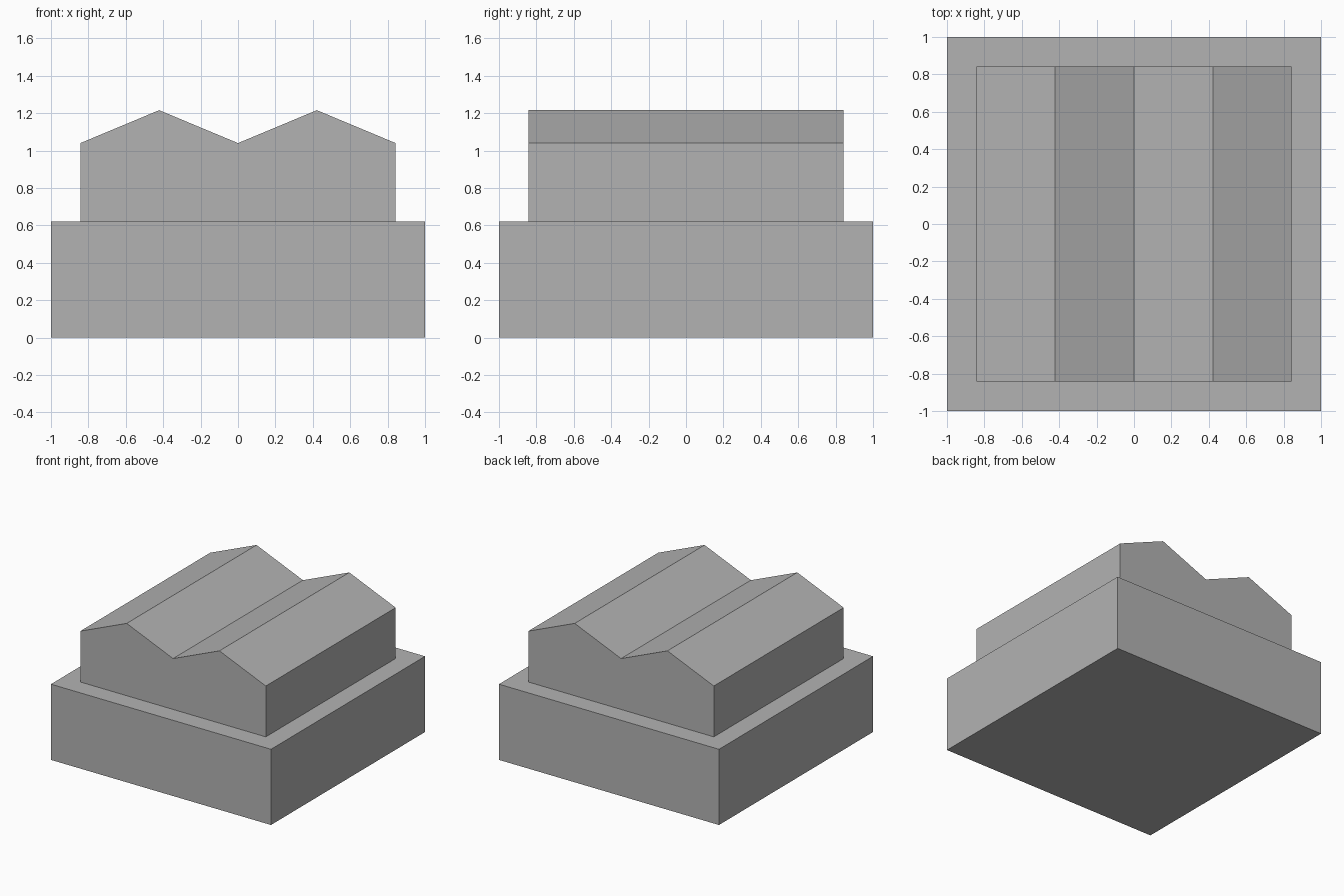
import bpy
import bmesh

cube = bpy.data.objects.get("Cube")
if cube:
    bpy.data.objects.remove(cube, do_unlink=True)

# Single plain grey
grey = bpy.data.materials.new("plain grey")
grey.use_nodes = True
colour = (0.45, 0.45, 0.45, 1)
grey.diffuse_color = colour
grey.node_tree.nodes["Principled BSDF"].inputs["Base Color"].default_value = colour


def extrude_profile(name, profile, half_depth):
    """Extrude a closed x-z profile along y into a solid."""
    bm = bmesh.new()
    face = bm.faces.new([bm.verts.new((x, -half_depth, z)) for x, z in profile])
    result = bmesh.ops.extrude_face_region(bm, geom=[face])
    back = [v for v in result["geom"] if isinstance(v, bmesh.types.BMVert)]
    bmesh.ops.translate(bm, verts=back, vec=(0, 2 * half_depth, 0))
    bmesh.ops.recalc_face_normals(bm, faces=bm.faces)
    mesh = bpy.data.meshes.new(name)
    bm.to_mesh(mesh)
    bm.free()
    mesh.materials.append(grey)
    obj = bpy.data.objects.new(name, mesh)
    bpy.context.collection.objects.link(obj)
    return obj


LEDGE, EAVE, RIDGE = 0.622, 1.04, 1.216
HALF = 0.843

# Wide square lower storey
extrude_profile("lower_storey", [(-1, 0), (1, 0), (1, LEDGE), (-1, LEDGE)], 1)

# Set-back upper storey with a twin-gabled roof and central valley
extrude_profile("upper_storey_and_roof", [
    (-HALF, LEDGE), (HALF, LEDGE), (HALF, EAVE), (HALF / 2, RIDGE),
    (0, EAVE), (-HALF / 2, RIDGE), (-HALF, EAVE)], HALF)
